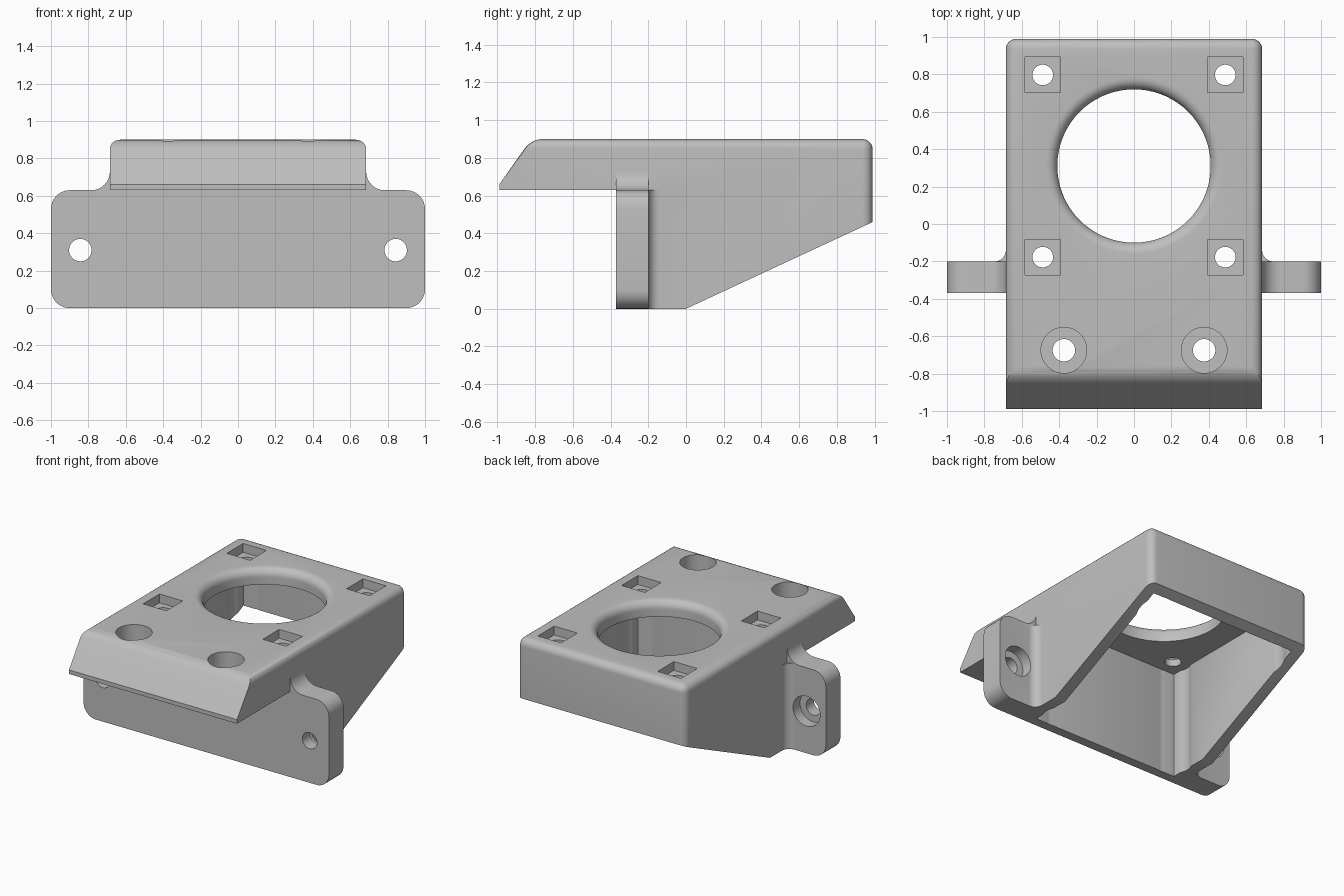
import bpy, bmesh
from math import sin, cos, radians
from mathutils import Vector

if "Cube" in bpy.data.objects:
    bpy.data.objects.remove(bpy.data.objects["Cube"])

grey = bpy.data.materials.new("plain_grey")
grey.use_nodes = True
COLOUR = (0.52, 0.52, 0.52, 1)
grey.diffuse_color = COLOUR
grey.node_tree.nodes["Principled BSDF"].inputs["Base Color"].default_value = COLOUR


def finish(bm, name):
    bmesh.ops.recalc_face_normals(bm, faces=bm.faces)
    mesh = bpy.data.meshes.new(name)
    bm.to_mesh(mesh)
    bm.free()
    mesh.materials.append(grey)
    obj = bpy.data.objects.new(name, mesh)
    bpy.context.collection.objects.link(obj)
    return obj


def prism(points, place, low, high):
    """Extrude a 2D outline; place(u, v, w) maps it into space."""
    bm = bmesh.new()
    face = bm.faces.new([bm.verts.new(place(u, v, low)) for u, v in points])
    move = Vector(place(0, 0, high)) - Vector(place(0, 0, low))
    new = bmesh.ops.extrude_face_region(bm, geom=[face])["geom"]
    bmesh.ops.translate(bm, vec=move, verts=[g for g in new if isinstance(g, bmesh.types.BMVert)])
    return bm


def along_x(u, v, w): return (w, u, v)
def along_y(u, v, w): return (u, w, v)
def along_z(u, v, w): return (u, v, w)


def arc(cx, cy, r, start, end, n=8):
    angles = [radians(start + (end - start) * i / n) for i in range(n + 1)]
    return [(cx + r * cos(a), cy + r * sin(a)) for a in angles]


def disc(cx, cy, r, n=48):
    return arc(cx, cy, r, 0, 360 - 360 / n, n - 1)


def rect(cx, cy, hx, hy):
    return [(cx - hx, cy - hy), (cx + hx, cy - hy), (cx + hx, cy + hy), (cx - hx, cy + hy)]


def combine(obj, bm, operation):
    tool = finish(bm, "tool")
    tool.hide_render = True
    mod = obj.modifiers.new("combine", 'BOOLEAN')
    mod.operation, mod.object, mod.solver = operation, tool, 'EXACT'
    bpy.context.view_layer.objects.active = obj
    bpy.ops.object.modifier_apply(modifier=mod.name)
    bpy.data.objects.remove(tool)


HALF, TOP, BACK, FRONT = 0.685, 0.9, 0.99, -0.37
CENTRE_Y = 0.31

# Body: side profile with the overhanging lip, then rounded top and back edges
side = [(-0.99, 0.63), (-0.99, 0.66), (-0.82, TOP), (BACK, TOP), (BACK, 0.46),
        (0, 0), (FRONT, 0), (FRONT, 0.63)]
bm = prism(side, along_x, -HALF, HALF)


def rounded(edge):
    a, b = (v.co for v in edge.verts)
    on_top = abs(a.z - TOP) < 1e-4 and abs(b.z - TOP) < 1e-4
    back_corner = a.y > 0.9 and b.y > 0.9 and abs(a.x - b.x) < 1e-4
    return on_top or back_corner


bmesh.ops.bevel(bm, geom=[e for e in bm.edges if rounded(e)], offset=0.055,
                segments=6, profile=0.5, affect='EDGES')
body = finish(bm, "fan_mount_bracket")

# Mounting ears, blended into the body above and behind
for s in (1, -1):
    ear = ([(0.62, 0)] + arc(0.9, 0.1, 0.1, -90, 0) + arc(0.9, 0.53, 0.1, 0, 90)
           + arc(HALF + 0.1, 0.73, 0.1, 270, 180) + [(0.62, 0.73)])
    combine(body, prism([(s * x, z) for x, z in ear], along_y, FRONT, -0.2), 'UNION')
    fillet = [(0.64, -0.25), (HALF + 0.06, -0.25)] + arc(HALF + 0.06, -0.14, 0.06, 270, 180) + [(0.64, -0.14)]
    combine(body, prism([(s * x, y) for x, y in fillet], along_z, 0, 0.63), 'UNION')

# Hollow underside
combine(body, prism(rect(0, CENTRE_Y, 0.6, 0.61), along_z, -0.2, 0.785), 'DIFFERENCE')

# Large air opening with a flared rim
bm = bmesh.new()
rim = [(0, 0.7), (0.41, 0.7)] + arc(0.47, 0.84, 0.06, 180, 90) + [(0.47, 1), (0, 1)]
verts = [bm.verts.new((r, 0, z)) for r, z in rim]
edges = [bm.edges.new(pair) for pair in zip(verts, verts[1:])]
bmesh.ops.spin(bm, geom=verts + edges, cent=(0, 0, 0), axis=(0, 0, 1),
               angle=radians(360), steps=72)
bmesh.ops.remove_doubles(bm, verts=bm.verts, dist=1e-4)
bmesh.ops.translate(bm, vec=(0, CENTRE_Y, 0), verts=bm.verts)
combine(body, bm, 'DIFFERENCE')

for s in (1, -1):
    # Square nut pockets, screw holes and corner reliefs
    for t in (1, -1):
        x, y = s * 0.488, CENTRE_Y + t * 0.487
        combine(body, prism(disc(x, y, 0.125), along_z, -0.2, 0.785), 'DIFFERENCE')
        combine(body, prism(rect(x, y, 0.095, 0.095), along_z, 0.835, 1), 'DIFFERENCE')
        combine(body, prism(disc(x, y, 0.055), along_z, 0.7, 1), 'DIFFERENCE')
    # Counterbored holes in the lip
    for r, z in ((0.122, 0.73), (0.06, 0.5)):
        combine(body, prism(disc(s * 0.375, -0.675, r), along_z, z, 1), 'DIFFERENCE')
    # Ear holes, counterbored from behind
    for r, y in ((0.06, -0.5), (0.11, -0.28)):
        combine(body, prism(disc(s * 0.843, 0.31, r), along_y, y, -0.1), 'DIFFERENCE')

bpy.ops.object.select_all(action='DESELECT')
body.select_set(True)
bpy.context.view_layer.objects.active = body
bpy.ops.object.shade_smooth_by_angle(angle=radians(30))
